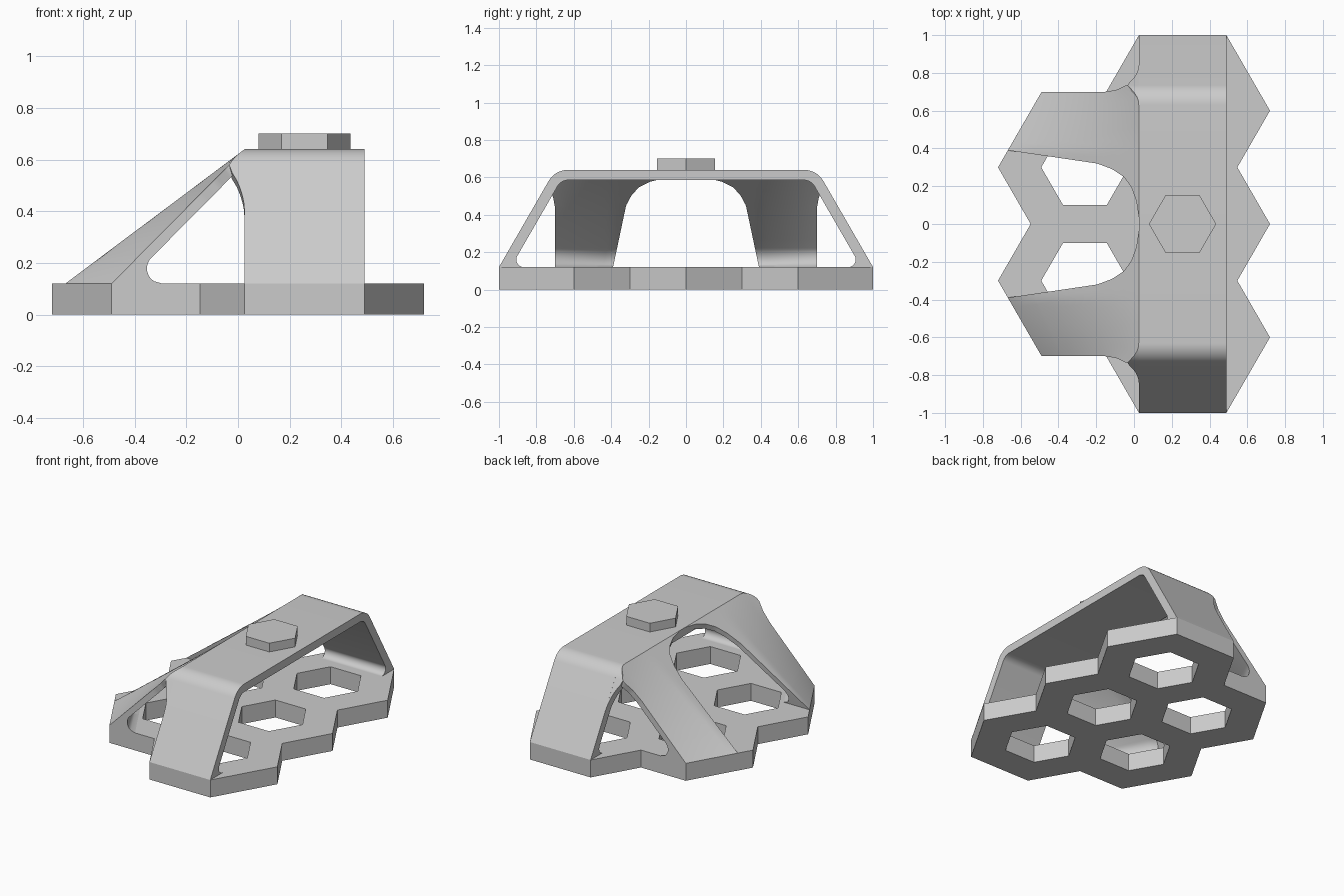
import bpy, bmesh, math
from mathutils import Vector

if "Cube" in bpy.data.objects:
    bpy.data.objects.remove(bpy.data.objects["Cube"], do_unlink=True)

grey = bpy.data.materials.new("light grey plastic")
grey.use_nodes = True
grey.diffuse_color = (0.6, 0.6, 0.6, 1)
grey.node_tree.nodes["Principled BSDF"].inputs["Base Color"].default_value = (0.6, 0.6, 0.6, 1)

BASE = 0.12          # top of the base plate
TOP = 0.64           # top of the strap
EDGE = 0.026         # strap edge that carries the arms
CX = 0.26            # column offset of the hexagon cells


def finish(obj):
    obj.data.materials.clear()
    obj.data.materials.append(grey)
    bpy.ops.object.select_all(action='DESELECT')
    obj.select_set(True)
    bpy.context.view_layer.objects.active = obj
    bpy.ops.object.shade_smooth_by_angle(angle=math.radians(30))


def prism(name, loops, z0, z1, to_world=lambda p: p):
    """Flat outline with holes, given thickness, then moved into place."""
    curve = bpy.data.curves.new(name, 'CURVE')
    curve.dimensions = '2D'
    curve.fill_mode = 'BOTH'
    curve.extrude = (z1 - z0) / 2
    for loop in loops:
        spline = curve.splines.new('POLY')
        spline.points.add(len(loop) - 1)
        for pt, (x, y) in zip(spline.points, loop):
            pt.co = (x, y, 0, 1)
        spline.use_cyclic_u = True
    obj = bpy.data.objects.new(name, curve)
    bpy.context.collection.objects.link(obj)
    bpy.ops.object.select_all(action='DESELECT')
    obj.select_set(True)
    bpy.context.view_layer.objects.active = obj
    bpy.ops.object.convert(target='MESH')
    obj = bpy.context.view_layer.objects.active
    bm = bmesh.new()
    bm.from_mesh(obj.data)
    for v in bm.verts:
        v.co = to_world(Vector((v.co.x, v.co.y, v.co.z + (z0 + z1) / 2)))
    bmesh.ops.remove_doubles(bm, verts=bm.verts, dist=0.0005)
    bmesh.ops.recalc_face_normals(bm, faces=bm.faces)
    bm.to_mesh(obj.data)
    bm.free()
    finish(obj)


def hexagon(cx, cy, r):
    return [(cx + r * math.cos(k * math.pi / 3), cy + r * math.sin(k * math.pi / 3))
            for k in range(6)]


def rounded(corners, steps=10):
    """Outline from (y, z, radius) corners, each rounded by its radius."""
    out = []
    for i, (y, z, r) in enumerate(corners):
        p = Vector((y, z))
        if r == 0:
            out.append(p)
            continue
        a = (Vector(corners[i - 1][:2]) - p).normalized()
        b = (Vector(corners[(i + 1) % len(corners)][:2]) - p).normalized()
        half = a.angle(b) / 2
        centre = p + (a + b).normalized() * r / math.sin(half)
        start = p + a * r / math.tan(half) - centre
        end = p + b * r / math.tan(half) - centre
        for k in range(steps + 1):
            d = start.lerp(end, k / steps).normalized()
            out.append(centre + d * r)
    return out


def interp(keys, z):
    for (z0, v0), (z1, v1) in zip(keys, keys[1:]):
        if z <= z1:
            return v0 + (v1 - v0) * (z - z0) / (z1 - z0)
    return keys[-1][1]


def shell(name, outer, inner):
    """Closed plate between two point grids, mirrored front to back."""
    bm = bmesh.new()
    rows, cols = len(outer), len(outer[0])
    o, n = [[[bm.verts.new(p) for p in row] for row in g] for g in (outer, inner)]
    for i in range(rows - 1):
        for j in range(cols - 1):
            for g in (o, n):
                bm.faces.new((g[i][j], g[i][j + 1], g[i + 1][j + 1], g[i + 1][j]))
    rim = [(0, j) for j in range(cols)] + [(i, cols - 1) for i in range(1, rows)]
    rim += [(rows - 1, j) for j in range(cols - 2, -1, -1)] + [(i, 0) for i in range(rows - 2, 0, -1)]
    for (a, b), (c, d) in zip(rim, rim[1:] + rim[:1]):
        bm.faces.new((o[a][b], o[c][d], n[c][d], n[a][b]))
    bmesh.ops.recalc_face_normals(bm, faces=bm.faces)
    mesh = bpy.data.meshes.new(name)
    bm.to_mesh(mesh)
    bm.free()
    obj = bpy.data.objects.new(name, mesh)
    bpy.context.collection.objects.link(obj)
    finish(obj)
    mod = obj.modifiers.new("mirror", 'MIRROR')
    mod.use_axis = (False, True, False)
    mod.use_mirror_merge = False


# Base plate: five merged hexagon cells with hexagon holes
side = [(0.72, 0), (0.547, 0.3), (0.72, 0.6), (0.489, 1), (EDGE, 1),
        (-0.147, 0.7), (-0.489, 0.7), (-0.72, 0.3), (-0.547, 0)]
outline = side + [(x, -y) for x, y in side[-2:0:-1]]
cells = [(CX, 0.6), (CX, 0), (CX, -0.6), (-CX, 0.3), (-CX, -0.3)]
prism("base_plate", [outline] + [hexagon(x, y, 0.231) for x, y in cells], 0, BASE)

# Strap: bent band spanning the plate, with rounded inner feet
band = [(1, BASE, 0), (0.70, TOP, 0.12), (-0.70, TOP, 0.12), (-1, BASE, 0),
        (-0.866, BASE, 0), (-0.9365, BASE, 0.04), (-0.668, 0.585, 0.065),
        (0.668, 0.585, 0.065), (0.9365, BASE, 0.04), (0.866, BASE, 0)]
prism("strap", [rounded(band)], EDGE, 0.489, lambda p: Vector((p.z, p.x, p.y)))

# Hexagonal boss on the strap
prism("top_boss", [hexagon(0.257, 0, 0.178)], TOP - 0.01, 0.70)

# Arms: twisted plates from the left cells up to the strap edge
inner_edge = [(BASE, 0.39), (0.4, 0.335), (0.475, 0.32), (0.535, 0.29),
              (0.58, 0.25), (0.61, 0.195), (0.63, 0.12), (TOP, 0.03)]
outer_edge = [(BASE, 0.7), (0.46, 0.7), (0.52, 0.71), (0.575, 0.737),
              (0.61, 0.71), (0.63, 0.675), (TOP, 0.64)]


def arm_x(y, z):
    foot = -0.489 - (0.7 - min(max(y, 0.39), 0.7)) * 0.577
    return foot + (EDGE - foot) * (z - BASE) / (TOP - BASE)


def foot_fillet(z, r=0.058):
    if z > 0.22:
        return 0
    return max(0, 0.26 - z - math.sqrt(max(0, r * r - (z - BASE - r) ** 2)))


heights = [BASE + 0.01 * k for k in range(12)] + [0.28 + 0.04 * k for k in range(5)]
heights += [0.46 + 0.01 * k for k in range(19)]
outer, inner = [], []
for z in heights:
    y0, y1 = interp(inner_edge, z), interp(outer_edge, z)
    ys = [y0 + (y1 - y0) * k / 12 for k in range(13)]
    zi = BASE + (z - BASE) * 0.93
    outer.append([(arm_x(y, z), y, z) for y in ys])
    inner.append([(arm_x(y, zi) + 0.055 + foot_fillet(zi), y, zi) for y in ys])
shell("support_arms", outer, inner)

# Gussets: strap side carried out to meet each arm
reach = [(0.4, EDGE), (0.44, 0.022), (0.48, 0.012), (0.52, -0.005),
         (0.575, -0.038), (0.61, -0.012), (0.63, 0.012), (TOP, EDGE)]
outer, inner = [], []
bend = rounded(band)[1:12]
leg = [Vector((1 - (z - BASE) / 1.732, z)) for z in (0.4, 0.43, 0.46, 0.49, 0.52, 0.55)]
for y, z in leg + [p for p in bend if p.y > 0.56]:
    x = min(interp(reach, z), EDGE - 0.001)
    outer.append([(x, y, z), (EDGE + 0.01, y, z - 0.0005)])
    inner.append([(x, y - 0.045, z - 0.026), (EDGE + 0.01, y - 0.045, z - 0.026)])
shell("arm_gussets", outer, inner)
